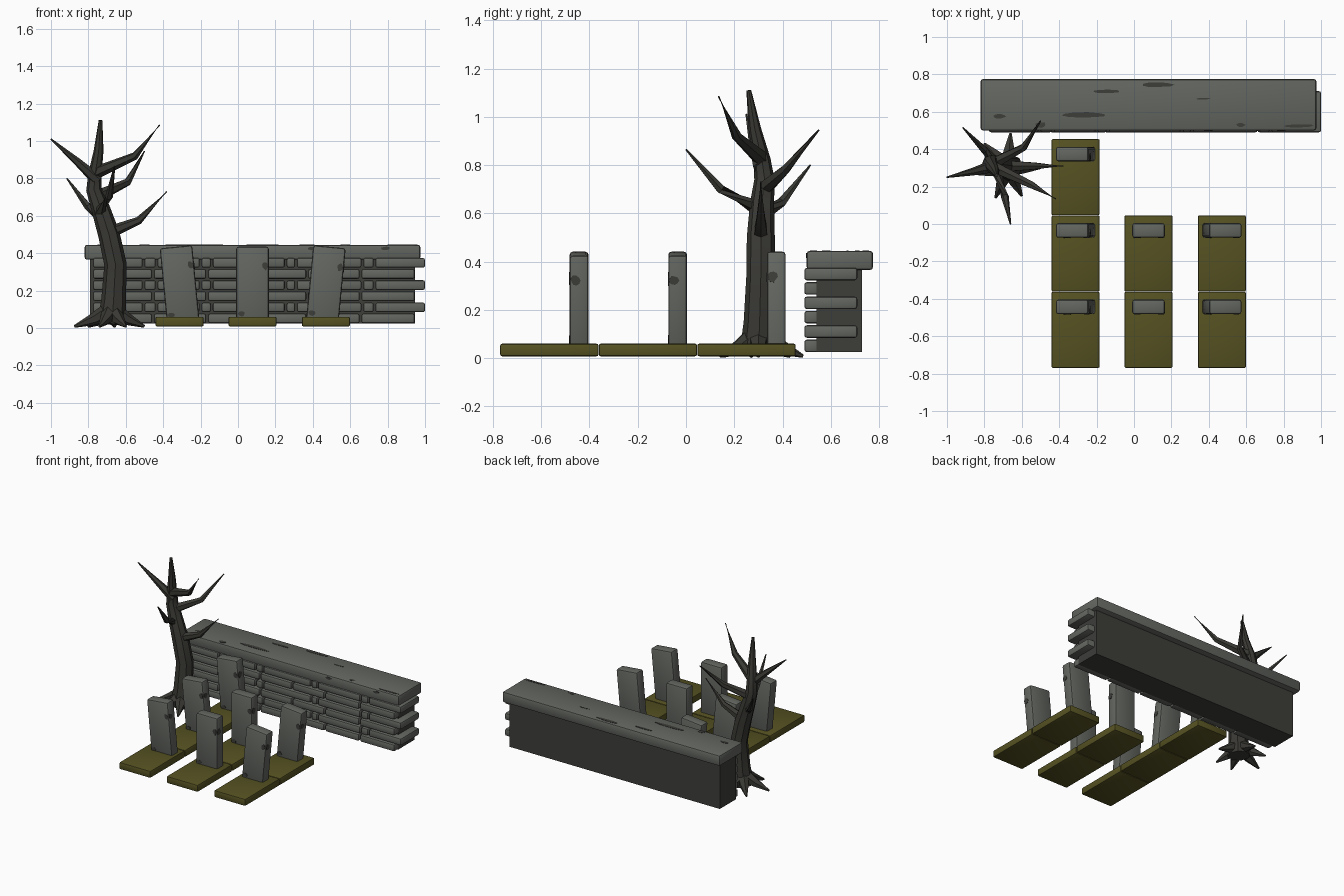
import bpy, bmesh, math, random
from mathutils import Vector, Matrix

if "Cube" in bpy.data.objects:
    bpy.data.objects.remove(bpy.data.objects["Cube"])

random.seed(4)

def mat(name, c):
    m = bpy.data.materials.new(name)
    m.diffuse_color = (*c, 1)
    m.use_nodes = True
    m.node_tree.nodes["Principled BSDF"].inputs["Base Color"].default_value = m.diffuse_color
    return m

STONE = mat("grey stone", (0.125, 0.133, 0.118))
DARK = mat("dark stone", (0.047, 0.048, 0.042))
BARK = mat("dead bark", (0.041, 0.040, 0.034))
MOSS = mat("olive soil", (0.092, 0.084, 0.016))

def finish(name, bm, material, angle=30):
    bmesh.ops.recalc_face_normals(bm, faces=bm.faces)
    me = bpy.data.meshes.new(name)
    bm.to_mesh(me)
    bm.free()
    me.materials.append(material)
    ob = bpy.data.objects.new(name, me)
    bpy.context.collection.objects.link(ob)
    bpy.ops.object.select_all(action='DESELECT')
    ob.select_set(True)
    bpy.context.view_layer.objects.active = ob
    bpy.ops.object.shade_smooth_by_angle(angle=math.radians(angle))
    return ob

def box(name, lo, hi, material, bevel=0.0, tilt=0.0):
    lo, hi = Vector(lo), Vector(hi)
    bm = bmesh.new()
    bmesh.ops.create_cube(bm, size=1)
    bmesh.ops.scale(bm, vec=hi - lo, verts=bm.verts)
    if bevel:
        bmesh.ops.bevel(bm, geom=bm.edges[:], offset=bevel, segments=2,
                        profile=0.5, affect='EDGES')
    ob = finish(name, bm, material)
    ob.location = (lo + hi) / 2
    ob.rotation_euler.y = tilt
    return ob

def patch(name, center, normal, w, h, parent=None):
    """Thin ragged weathering plate; w along x (or y on side faces), h the other way."""
    n = Vector(normal)
    u = Vector((0, 1, 0)) if abs(n.x) > 0.5 else Vector((1, 0, 0))
    v = n.cross(u)
    bm = bmesh.new()
    ring = []
    for i in range(9):
        a, r = math.tau * i / 9, random.uniform(0.75, 1.1) / 2
        ring.append(bm.verts.new(Vector(center) + u * w * r * math.cos(a) + v * h * r * math.sin(a)))
    f = bm.faces.new(ring)
    ext = bmesh.ops.extrude_face_region(bm, geom=[f])
    for g in ext["geom"]:
        if isinstance(g, bmesh.types.BMVert):
            g.co += n * 0.003
    ob = finish(name, bm, DARK)
    if parent:
        ob.parent = parent
    return ob

def limb(name, pts, sides=8):
    """Tapered tube through (x, y, z, radius) points."""
    bm = bmesh.new()
    P = [Vector(p[:3]) for p in pts]
    rings = []
    for i, p in enumerate(P):
        d = (P[min(i + 1, len(P) - 1)] - P[max(i - 1, 0)]).normalized()
        ref = Vector((1, 0, 0)) if abs(d.z) > 0.6 else Vector((0, 0, 1))
        u = (ref - d * ref.dot(d)).normalized()
        w = d.cross(u)
        rings.append([bm.verts.new(p + (u * math.cos(math.tau * k / sides)
                      + w * math.sin(math.tau * k / sides)) * pts[i][3]) for k in range(sides)])
    for a, b in zip(rings, rings[1:]):
        for k in range(sides):
            bm.faces.new((a[k], a[(k + 1) % sides], b[(k + 1) % sides], b[k]))
    bm.faces.new(rings[0])
    bm.faces.new(rings[-1])
    return finish(name, bm, BARK, 40)

# Wall: core, cap and two alternating brick courses
box("wall_core", (-0.79, 0.54, 0.025), (0.945, 0.73, 0.38), DARK)
box("wall_cap", (-0.82, 0.5, 0.365), (0.975, 0.775, 0.445), STONE, 0.013)
course_a = [-0.78, -0.505, -0.435, -0.20, -0.14, 0.255, 0.31, 0.665, 0.73, 1.0]
course_b = [-0.78, -0.455, -0.165, 0.10, 0.37, 0.655, 0.945]
for row in range(6):
    z = 0.025 + row * 0.0595
    xs = course_a if row % 2 else course_b
    for a, b in zip(xs, xs[1:]):
        corner = b == 1.0
        box("brick", (a + 0.005, 0.49, z), (b if b > 0.9 else b - 0.005, 0.71 if corner else 0.55, z + 0.052),
            STONE, 0.011)

# Worn patches on the cap: top, then front edge
for x, y, w, h in [(-0.27, 0.585, 0.28, 0.03), (-0.15, 0.71, 0.17, 0.02), (0.13, 0.745, 0.17, 0.03),
                   (0.37, 0.67, 0.08, 0.01), (-0.72, 0.575, 0.07, 0.025), (-0.5, 0.53, 0.06, 0.035),
                   (0.57, 0.53, 0.05, 0.025), (0.88, 0.525, 0.17, 0.02)]:
    patch("cap_wear", (x, y, 0.444), (0, 0, 1), w, h)
for x in (0.4, 0.79):
    patch("cap_front_wear", (x, 0.501, 0.425), (0, -1, 0), 0.05, 0.02)

# Graves: soil slab plus leaning headstone, three columns
lean = math.radians(5.5)
for x, tilt, count in ((-0.3125, -lean, 3), (0.0775, 0, 2), (0.47, lean, 2)):
    for i in range(count):
        y = -0.77 + i * 0.4085
        box("grave_slab", (x - 0.1285, y, 0.008), (x + 0.1285, y + 0.4075, 0.06), MOSS, 0.008)
        cy = y + 0.327
        s = box("headstone", (x - 0.087, cy - 0.039, 0.035), (x + 0.087, cy + 0.039, 0.435),
                STONE, 0.013, tilt)
        patch("headstone_wear", (0.068, -0.038, 0.095), (0, -1, 0), 0.034, 0.045, s)
        patch("headstone_side_wear", (0.086, -0.015, 0.095), (1, 0, 0), 0.045, 0.045, s)
        patch("headstone_foot_wear", (-0.06, -0.038, -0.16), (0, -1, 0), 0.04, 0.03, s)

# Dead tree trunk
limb("tree_trunk", [(-0.675, 0.30, 0.02, 0.078), (-0.665, 0.305, 0.15, 0.066), (-0.655, 0.31, 0.34, 0.06),
                    (-0.69, 0.31, 0.5, 0.058), (-0.735, 0.315, 0.64, 0.05), (-0.77, 0.325, 0.74, 0.042),
                    (-0.765, 0.315, 0.82, 0.036), (-0.745, 0.285, 0.95, 0.026), (-0.735, 0.26, 1.11, 0.01)])

# Branches: start, bend, tip
branches = [
    ((-0.76, 0.31, 0.83), (-0.55, 0.21, 0.92), (-0.42, 0.135, 1.085)),
    ((-0.75, 0.31, 0.79), (-0.86, 0.28, 0.89), (-1.0, 0.25, 1.01)),
    ((-0.76, 0.32, 0.70), (-0.59, 0.41, 0.78), (-0.5, 0.55, 0.945)),
    ((-0.69, 0.31, 0.51), (-0.53, 0.31, 0.575), (-0.38, 0.31, 0.73)),
    ((-0.73, 0.31, 0.59), (-0.80, 0.395, 0.645), (-0.915, 0.515, 0.80)),
    ((-0.74, 0.30, 0.62), (-0.69, 0.145, 0.70), (-0.66, 0.0, 0.865)),
]
for a, b, c in branches:
    limb("branch", [(*a, 0.034), (*b, 0.021), (*c, 0.004)], 6)

# Roots splayed around the foot
for x, y in [(-0.875, 0.27), (-0.50, 0.30), (-0.66, 0.485), (-0.80, 0.43), (-0.74, 0.14), (-0.60, 0.15)]:
    mx, my = (x - 0.675) / 2, (y + 0.30) / 2
    limb("root", [(-0.675, 0.30, 0.10, 0.05), (mx, my, 0.045, 0.032), (x, y, 0.008, 0.007)], 6)
